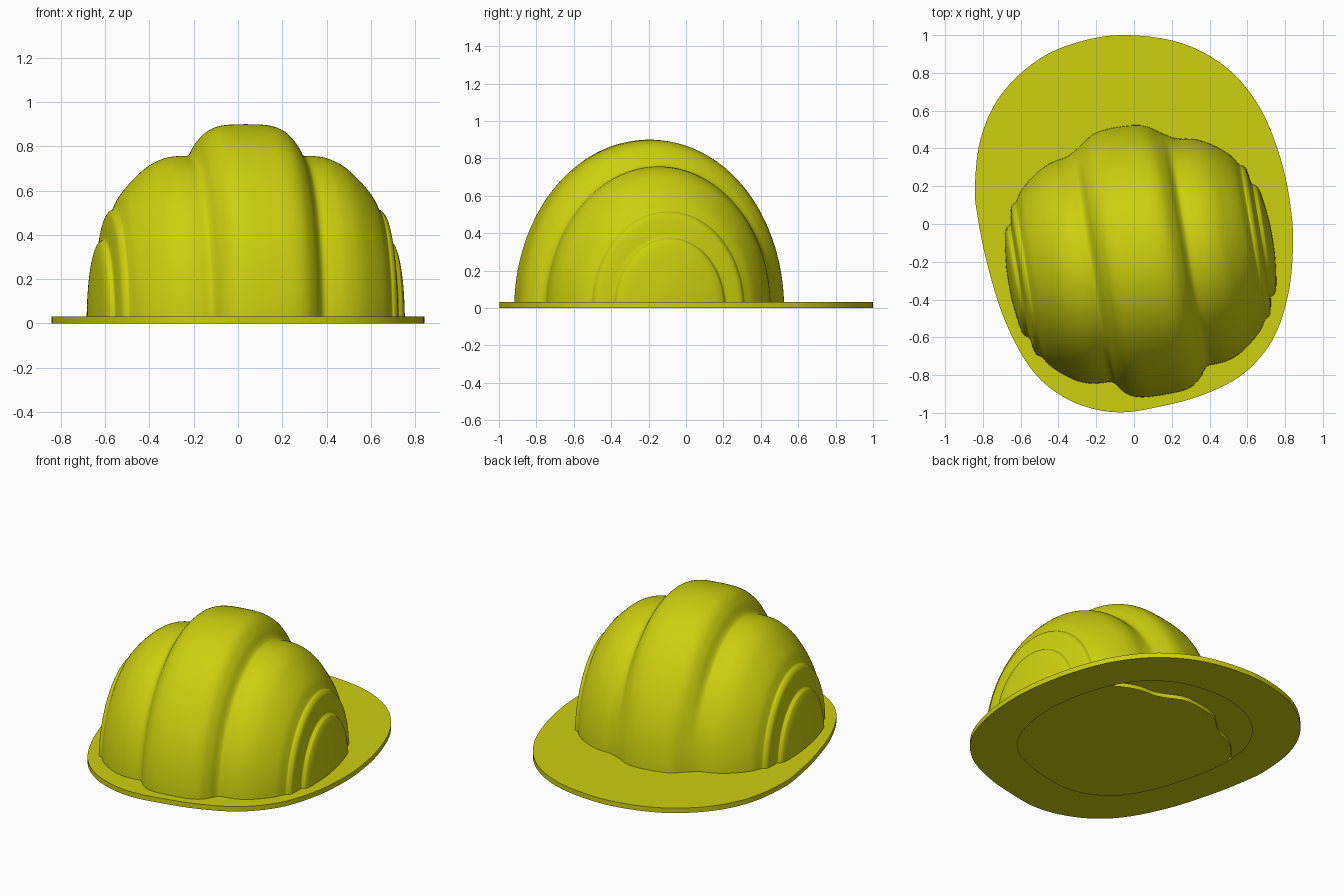
import bpy, bmesh, math
from mathutils import Vector, Matrix

if "Cube" in bpy.data.objects:
    bpy.data.objects.remove(bpy.data.objects["Cube"])

mat = bpy.data.materials.new("yellow_plastic")
mat.diffuse_color = (0.6, 0.63, 0.004, 1)
mat.use_nodes = True
mat.node_tree.nodes["Principled BSDF"].inputs["Base Color"].default_value = mat.diffuse_color


def spline(pts, n, cyclic=False):
    """Catmull-Rom curve through 2D points."""
    p = [Vector(q) for q in pts]
    p = [p[-1]] + p + p[:2] if cyclic else [2 * p[0] - p[1]] + p + [2 * p[-1] - p[-2]]
    out = []
    for i in range(1, len(p) - 2):
        a, b, c, d = p[i - 1:i + 3]
        for k in range(n):
            t = k / n
            out.append(0.5 * (2 * b + (c - a) * t + (2 * a - 5 * b + 4 * c - d) * t * t
                              + (3 * b - a - 3 * c + d) * t ** 3))
    return out if cyclic else out + [p[-2]]


def finish(name, bm, angle, recalc=True):
    if recalc:
        bmesh.ops.recalc_face_normals(bm, faces=bm.faces)
    me = bpy.data.meshes.new(name)
    bm.to_mesh(me)
    bm.free()
    ob = bpy.data.objects.new(name, me)
    bpy.context.collection.objects.link(ob)
    me.materials.append(mat)
    bpy.ops.object.select_all(action='DESELECT')
    ob.select_set(True)
    bpy.context.view_layer.objects.active = ob
    bpy.ops.object.shade_smooth_by_angle(angle=math.radians(angle))
    return ob


# Brim: egg-shaped plate, its underside open in the middle
outline = [(-.03, 1), (.26, .955), (.5, .82), (.67, .61), (.775, .35), (.828, .1), (.842, -.12),
           (.815, -.38), (.73, -.62), (.57, -.8), (.35, -.91), (.12, -.97), (-.06, -.997),
           (-.23, -.975), (-.4, -.9), (-.55, -.76), (-.68, -.52), (-.77, -.24), (-.825, .02),
           (-.842, .2), (-.81, .46), (-.7, .69), (-.5, .875), (-.27, .97)]
path = spline(outline, 5, True)
bm = bmesh.new()
loops = [[bm.verts.new((p.x * k, p.y * k, z)) for p in path]
         for k, z in ((.71, 0), (1, 0), (1, .032))]
n = len(path)
for a, b in zip(loops, loops[1:]):
    for i in range(n):
        bm.faces.new((a[i], a[(i + 1) % n], b[(i + 1) % n], b[i]))
bm.faces.new(loops[2])
finish("brim", bm, 40)

# Shell profile (distance along side axis, height): ridge, shoulder, step, side cap
profile_pts = [
    (0, .9), (.1, .895), (.165, .872), (.212, .825), (.242, .775), (.265, .757), (.31, .756),
    (.37, .746), (.44, .712), (.51, .65), (.565, .585), (.592, .535), (.602, .517),
    (.615, .51), (.63, .49), (.64, .44), (.648, .385), (.658, .373), (.672, .36),
    (.687, .31), (.70, .2), (.708, .1), (.71, 0)]
half = spline(profile_pts, 5)


def height(s):
    s = abs(s)
    for a, b in zip(half, half[1:]):
        if a.x <= s <= b.x:
            return a.y + (b.y - a.y) * (s - a.x) / max(b.x - a.x, 1e-6)
    return 0


def soft(s):
    return sum(height(s + k * .01) for k in range(-7, 8)) / 15


def smooth(t):
    t = max(0, min(1, t))
    return t * t * (3 - 2 * t)


# Shell: profile swept over a half turn, grooves fading low at the back
profile = [Vector((-p.x, p.y)) for p in reversed(half[1:])] + half
N = 96
bm = bmesh.new()
grid = []
for p in profile:
    fade = smooth((.56 - abs(p.x)) / .12)
    rs = soft(p.x) if fade else p.y
    row = []
    for j in range(N + 1):
        a = math.pi * j / N
        w = fade * smooth((math.degrees(a) - 125) / 45)
        r = p.y + (rs - p.y) * w
        row.append(bm.verts.new((p.x, -.8 * r * math.cos(a), max(.005, r * math.sin(a)))))
    grid.append(row)
for r0, r1 in zip(grid, grid[1:]):
    for j in range(N):
        bm.faces.new((r0[j], r1[j], r1[j + 1], r0[j + 1]))
bmesh.ops.remove_doubles(bm, verts=bm.verts, dist=1e-5)
bmesh.ops.transform(bm, verts=bm.verts, matrix=Matrix.Translation((.035, -.195, 0))
                    @ Matrix.Rotation(math.radians(9.5), 4, 'Z'))
finish("helmet_shell", bm, 50, False)
